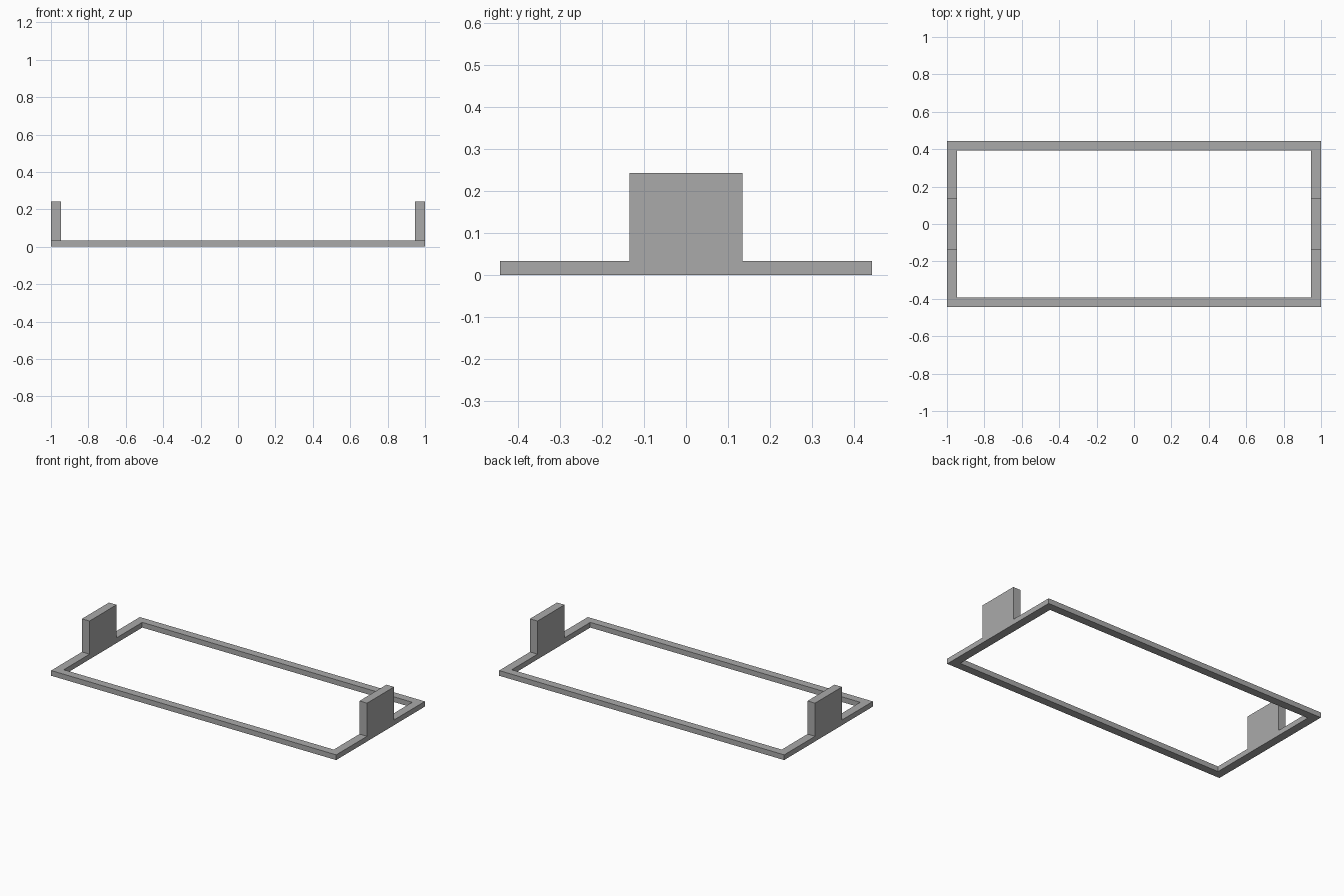
import bpy
import bmesh

cube = bpy.data.objects.get("Cube")
if cube:
    bpy.data.objects.remove(cube, do_unlink=True)

# Plan lines of the frame and its end tabs
XS = [-1.0, -0.947, 0.947, 1.0]
YS = [-0.444, -0.393, -0.135, 0.135, 0.393, 0.444]
RAIL_TOP, TAB_TOP = 0.033, 0.243

grey = bpy.data.materials.new("plain grey")
grey.use_nodes = True
colour = (0.4, 0.4, 0.4, 1.0)
grey.diffuse_color = colour
grey.node_tree.nodes["Principled BSDF"].inputs["Base Color"].default_value = colour


def raise_faces(bm, faces, height):
    """Extrude the faces straight up by the height."""
    new = bmesh.ops.extrude_face_region(bm, geom=faces)["geom"]
    verts = [g for g in new if isinstance(g, bmesh.types.BMVert)]
    bmesh.ops.translate(bm, verts=verts, vec=(0, 0, height))
    return [g for g in new if isinstance(g, bmesh.types.BMFace)]


bm = bmesh.new()

# Flat rectangular ring, open in the middle
grid = [[bm.verts.new((x, y, 0)) for y in YS] for x in XS]
ring = []
for i in range(len(XS) - 1):
    for j in range(len(YS) - 1):
        if i == 1 and 0 < j < len(YS) - 2:
            continue
        ring.append(bm.faces.new((grid[i][j], grid[i + 1][j],
                                  grid[i + 1][j + 1], grid[i][j + 1])))
bmesh.ops.delete(bm, geom=[v for v in bm.verts if not v.link_faces], context='VERTS')

# Rails, then an upright tab at the middle of each end rail
raise_faces(bm, ring, RAIL_TOP)
tabs = [f for f in bm.faces
        if all(v.co.z > RAIL_TOP / 2 and abs(v.co.y) < 0.2 for v in f.verts)]
raise_faces(bm, tabs, TAB_TOP - RAIL_TOP)
bmesh.ops.recalc_face_normals(bm, faces=bm.faces)

mesh = bpy.data.meshes.new("frame_with_end_tabs")
bm.to_mesh(mesh)
bm.free()
mesh.materials.append(grey)
frame = bpy.data.objects.new("frame_with_end_tabs", mesh)
bpy.context.collection.objects.link(frame)
